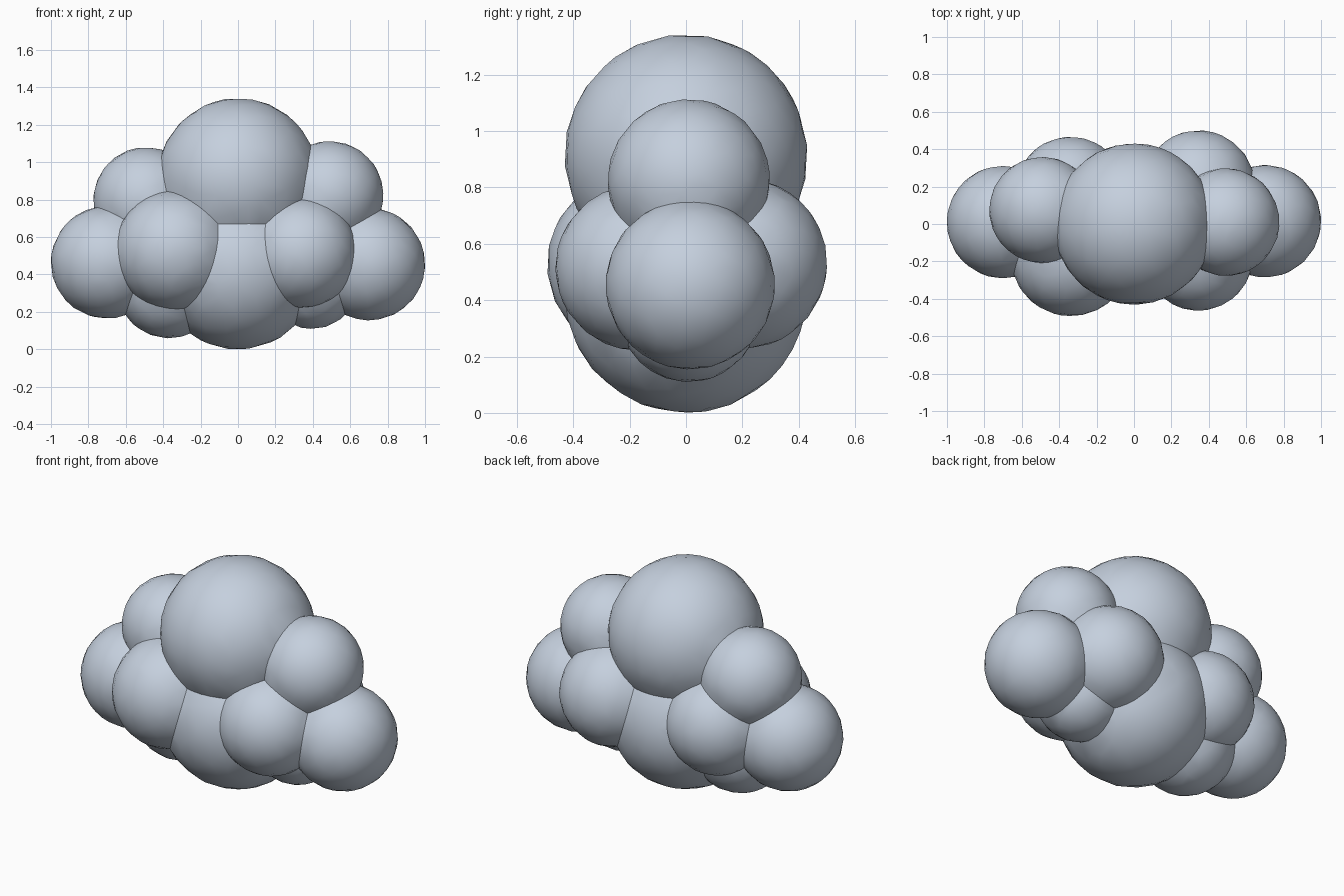
import bpy, math, random
from mathutils import Euler

if "Cube" in bpy.data.objects:
    bpy.data.objects.remove(bpy.data.objects["Cube"])

random.seed(4)

# Single pale blue-grey colour
mat = bpy.data.materials.new("cloud_grey")
mat.diffuse_color = (0.56, 0.63, 0.73, 1)
mat.use_nodes = True
mat.node_tree.nodes["Principled BSDF"].inputs["Base Color"].default_value = mat.diffuse_color

# Puffs: name, centre, radius
PUFFS = [
    ("top_puff", (0, 0, 0.912), 0.43),
    ("bottom_puff", (0, 0, 0.43), 0.43),
    ("left_end_puff", (-0.70, 0.01, 0.465), 0.30),
    ("right_end_puff", (0.70, 0.015, 0.455), 0.30),
    ("upper_left_puff", (-0.49, 0.075, 0.797), 0.283),
    ("upper_right_puff", (0.49, 0.01, 0.825), 0.287),
    ("front_left_puff", (-0.338, -0.172, 0.527), 0.32),
    ("front_right_puff", (0.343, -0.17, 0.515), 0.293),
    ("back_left_puff", (-0.34, 0.173, 0.52), 0.293),
    ("back_right_puff", (0.345, 0.197, 0.53), 0.303),
    ("lower_left_puff", (-0.37, 0.0, 0.34), 0.28),
    ("lower_right_puff", (0.395, 0.01, 0.36), 0.25),
]


def puff(name, centre, radius):
    turn = Euler([random.uniform(0, math.pi) for _ in range(3)])
    bpy.ops.mesh.primitive_ico_sphere_add(subdivisions=4, radius=radius,
                                          location=centre, rotation=turn)
    ob = bpy.context.object
    ob.name = name
    ob.data.materials.append(mat)
    return ob


cloud, *others = [puff(*p) for p in PUFFS]
cloud.name = "cloud"
bpy.context.view_layer.objects.active = cloud

# Merge every puff into one outer shell
for ob in others:
    mod = cloud.modifiers.new("merge", 'BOOLEAN')
    mod.operation = 'UNION'
    mod.solver = 'EXACT'
    mod.object = ob
    bpy.ops.object.modifier_apply(modifier=mod.name)
    bpy.data.objects.remove(ob, do_unlink=True)

# Thin the mesh for the slightly faceted look
mod = cloud.modifiers.new("thin", 'DECIMATE')
mod.ratio = 0.35
bpy.ops.object.modifier_apply(modifier=mod.name)

# Smooth puffs with sharp creases between them
bpy.ops.object.select_all(action='DESELECT')
cloud.select_set(True)
bpy.context.view_layer.objects.active = cloud
bpy.ops.object.transform_apply(location=True, rotation=True, scale=True)
bpy.ops.object.shade_smooth_by_angle(angle=math.radians(30))
